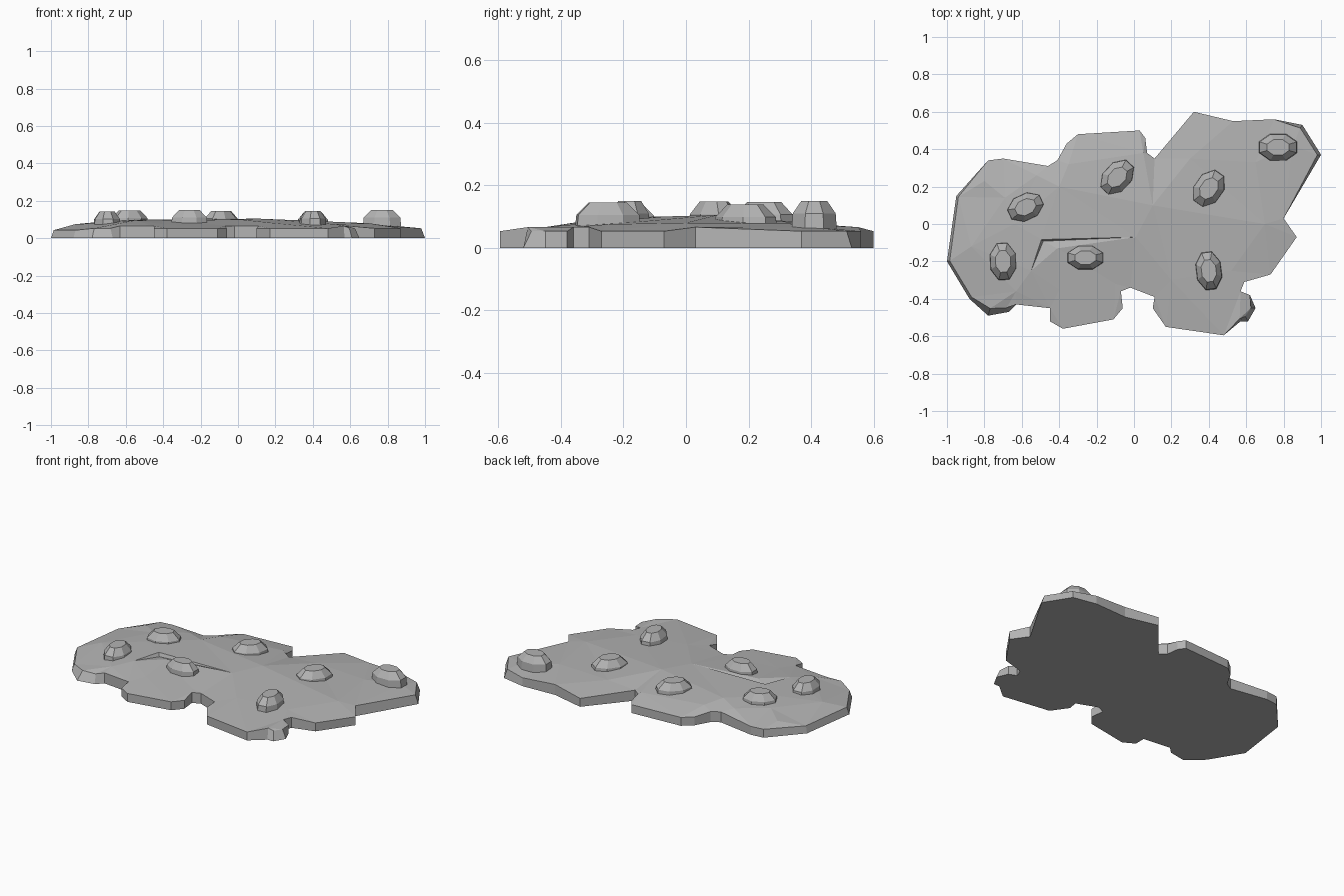
import bpy, bmesh
from math import sin, cos, pi, radians
from mathutils import Vector
from mathutils.geometry import delaunay_2d_cdt

if "Cube" in bpy.data.objects:
    bpy.data.objects.remove(bpy.data.objects["Cube"])

# Slab outline seen from above (clockwise from the left end)
OUTLINE = [(-1, -.2), (-.95, .15), (-.78, .34), (-.7, .35), (-.46, .31), (-.41, .34),
           (-.36, .43), (-.3, .48), (.03, .5), (.06, .46), (.07, .38), (.11, .35),
           (.32, .6), (.53, .55), (.75, .56), (.9, .53), (1, .37), (.8, .03),
           (.87, -.07), (.73, -.27), (.59, -.31), (.57, -.36), (.62, -.38), (.65, -.45),
           (.61, -.52), (.57, -.52), (.48, -.595), (.17, -.55), (.1, -.45), (.11, -.39),
           (-.02, -.34), (-.07, -.36), (-.06, -.45), (-.11, -.51), (-.38, -.56),
           (-.45, -.52), (-.45, -.45), (-.63, -.43), (-.67, -.47), (-.78, -.49), (-.88, -.4)]
# Corners whose upper edge is worn back, by outline index
WORN = {0: .015, 1: .012, 15: .02, 16: .02, 23: .025, 24: .03, 25: .015,
        38: .025, 39: .04, 40: .015}
# Gently uneven upper surface, including the shallow crack
TOP = [(-.87, -.12, .075), (-.8, .23, .07), (-.69, .14, .088), (-.52, .26, .085),
       (-.64, .0, .097), (-.55, -.25, .095), (-.4, .2, .097), (-.63, -.36, .08),
       (-.4, -.35, .075), (-.1, -.32, .07), (.01, -.07, .1), (-.495, -.083, .1),
       (-.485, -.092, .078), (-.41, -.13, .096),
       (.05, .38, .08), (-.35, .32, .085), (.1, .1, .105), (.2, -.3, .08),
       (.52, -.25, .075), (.7, 0, .08), (.3, .35, .08), (.65, .33, .077), (.85, .42, .065)]
# Pebbles: x, y, half length, half width, turn, top height
PEBBLES = [(-.58, .09, .095, .068, 25, .148), (-.7, -.2, .098, .068, 93, .142),
           (-.26, -.18, .095, .062, 0, .15), (-.09, .25, .1, .07, 47, .146),
           (.4, .19, .1, .072, 55, .138), (.4, -.25, .1, .066, 97, .145),
           (.77, .41, .1, .07, 0, .15)]

stone = bpy.data.materials.new("dark_stone")
stone.diffuse_color = (.45, .45, .45, 1)
stone.use_nodes = True
stone.node_tree.nodes["Principled BSDF"].inputs["Base Color"].default_value = stone.diffuse_color


def finish(name, bm):
    bmesh.ops.recalc_face_normals(bm, faces=bm.faces[:])
    mesh = bpy.data.meshes.new(name)
    bm.to_mesh(mesh)
    bm.free()
    mesh.materials.append(stone)
    obj = bpy.data.objects.new(name, mesh)
    bpy.context.collection.objects.link(obj)
    return obj


def rock_slab():
    ring = [Vector(p) for p in reversed(OUTLINE)]
    n = len(ring)
    rim, heights = [], []
    for i, p in enumerate(ring):
        a, b = p - ring[i - 1], ring[(i + 1) % n] - p
        notch = a.x * b.y - a.y * b.x < 0
        heights.append(.066 if notch else .043 if p.x < -.85 else .053)
        inward = (b.normalized() - a.normalized()).normalized()
        rim.append(p + inward * WORN.get(n - 1 - i, 0) * (-1 if notch else 1))
    heights += [p[2] for p in TOP]
    pts = rim + [Vector(p[:2]) for p in TOP]
    # keep the steep north lip of the crack as an edge
    lip = [(n + 11, n + 10), (n + 12, n + 10), (n + 13, n + 10), (n + 12, n + 13)]
    border = [(i, (i + 1) % n) for i in range(n)]
    vs, _, faces, orig, _, _ = delaunay_2d_cdt(pts, border + lip, [list(range(n))], 1, 1e-5)
    bm = bmesh.new()
    top = {}
    for v, o in zip(vs, orig):
        top[o[0]] = bm.verts.new((v.x, v.y, heights[o[0]]))
    for f in faces:
        bm.faces.new([top[orig[i][0]] for i in f])
    # side walls and flat underside
    low = [bm.verts.new((p.x, p.y, 0)) for p in ring]
    for i in range(n):
        j = (i + 1) % n
        bm.faces.new((top[i], low[i], low[j], top[j]))
    bm.faces.new(low[::-1])
    return finish("rock_slab", bm)


def pebble(i, x, y, length, width, turn, height):
    bm = bmesh.new()
    t = radians(turn)
    rings = []
    for r, z in ((1.05, .06), (1, height - .04), (.6, height)):
        ring = []
        for k in range(8):
            a = 2 * pi * (k + .5) / 8
            u, v = length * r * cos(a) * 1.06, width * r * sin(a) * 1.06
            ring.append(bm.verts.new((x + u * cos(t) - v * sin(t),
                                      y + u * sin(t) + v * cos(t), z)))
        rings.append(ring)
    for a, b in zip(rings, rings[1:]):
        for k in range(8):
            bm.faces.new((a[k], a[(k + 1) % 8], b[(k + 1) % 8], b[k]))
    bm.faces.new(rings[0][::-1])
    bm.faces.new(rings[-1])
    return finish(f"pebble_{i}", bm)


rock_slab()
for i, p in enumerate(PEBBLES):
    pebble(i + 1, *p)
